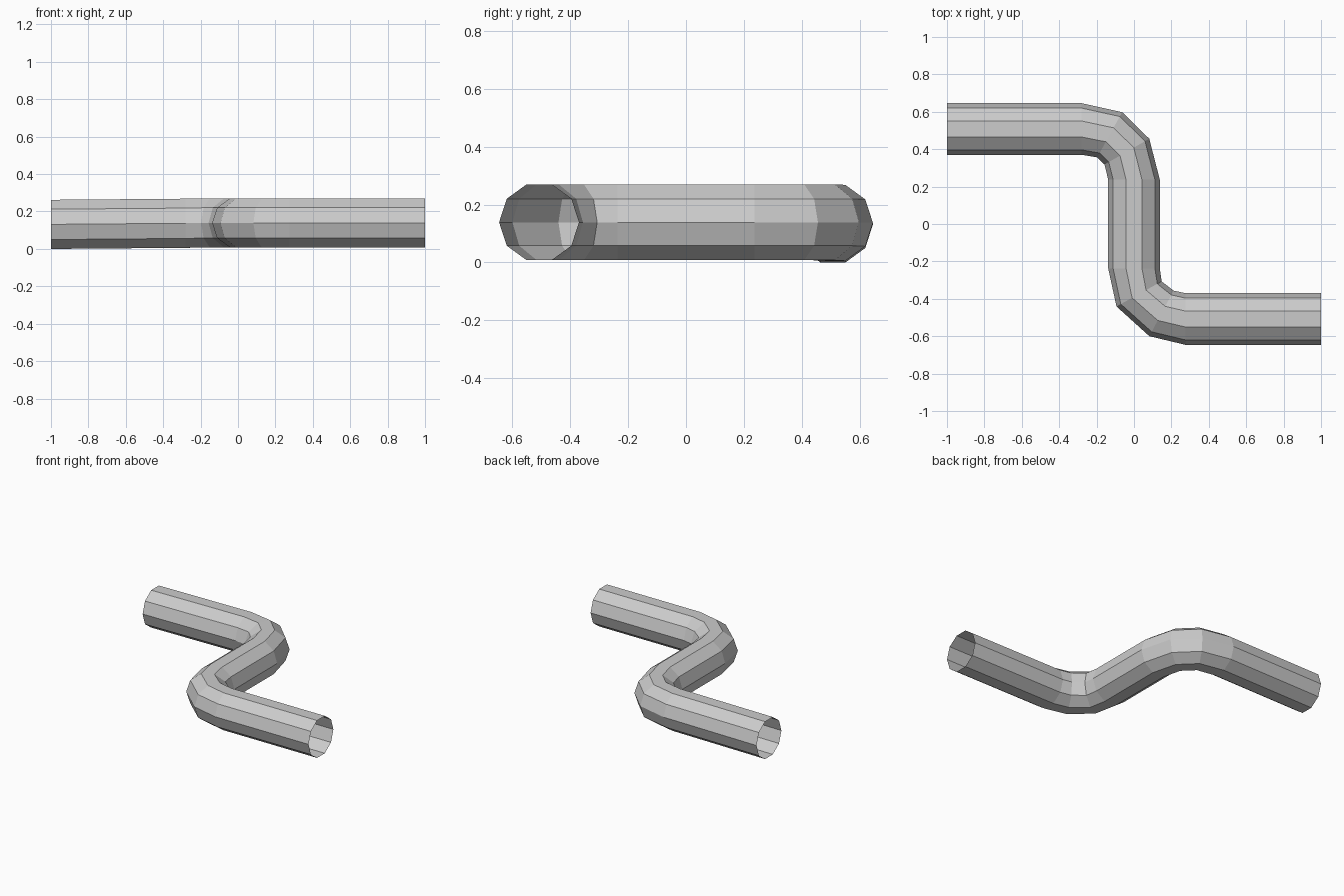
import bpy, bmesh
from math import sin, cos, radians, tau
from mathutils import Vector

if "Cube" in bpy.data.objects:
    bpy.data.objects.remove(bpy.data.objects["Cube"])

SIDES, RADIUS = 10, 0.138

# Centre line of the pipe: x, y, z and direction of travel in degrees at each ring
path = [
    (-1.00, 0.508, 0.131, 0),
    (-0.28, 0.508, 0.137, 0),
    (-0.13, 0.477, 0.139, -29),
    (-0.038, 0.387, 0.139, -60),
    (0.00, 0.237, 0.139, -90),
    (0.00, -0.237, 0.139, -90),
    (0.027, -0.374, 0.139, -61),
    (0.147, -0.478, 0.139, -28),
    (0.275, -0.508, 0.139, 0),
    (1.00, -0.508, 0.139, 0),
]

bm = bmesh.new()
rings = []
for x, y, z, heading in path:
    # Sideways axis of the ring, square to the heading
    a = radians(heading)
    side = Vector((-sin(a), cos(a), 0))
    ring = []
    for i in range(SIDES):
        t = tau * i / SIDES
        ring.append(bm.verts.new(Vector((x, y, z)) + RADIUS * (side * cos(t) + Vector((0, 0, sin(t))))))
    rings.append(ring)

# Skin the rings, leaving both ends open
for r0, r1 in zip(rings, rings[1:]):
    for i in range(SIDES):
        j = (i + 1) % SIDES
        bm.faces.new((r0[i], r1[i], r1[j], r0[j]))
bmesh.ops.recalc_face_normals(bm, faces=bm.faces)
# Make sure the skin faces outward
bm.faces.ensure_lookup_table()
f = bm.faces[0]
mid = Vector((-0.64, 0.508, 0.134))
if f.normal.dot(f.calc_center_median() - mid) < 0:
    bmesh.ops.reverse_faces(bm, faces=bm.faces)

mesh = bpy.data.meshes.new("bent_pipe")
bm.to_mesh(mesh)
bm.free()
bpy.context.collection.objects.link(bpy.data.objects.new("bent_pipe", mesh))
